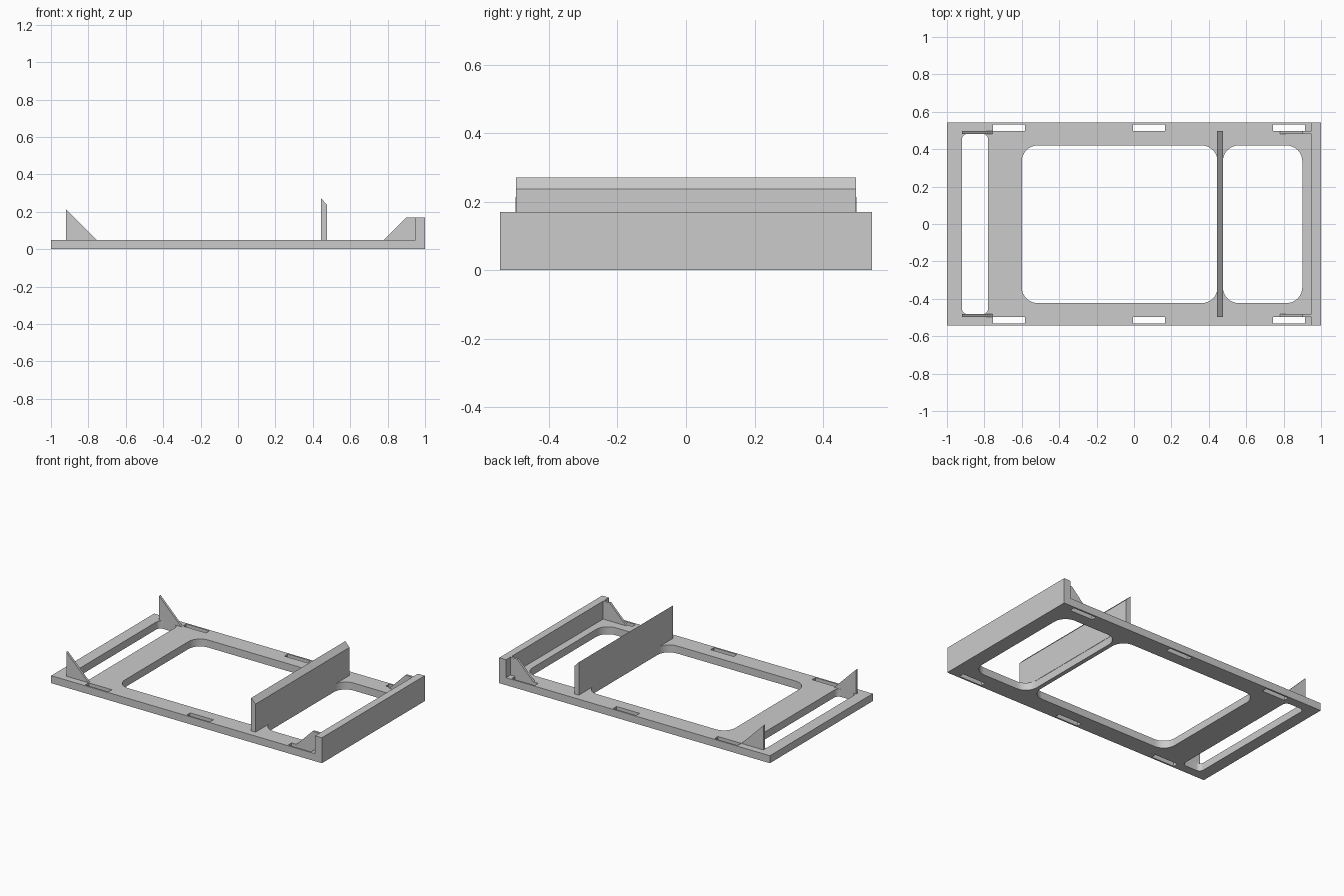
import bpy, bmesh, math

cube = bpy.data.objects.get("Cube")
if cube:
    bpy.data.objects.remove(cube, do_unlink=True)

grey = bpy.data.materials.new("plain grey")
grey.use_nodes = True
colour = (0.6, 0.6, 0.6, 1)
grey.diffuse_color = colour
grey.node_tree.nodes["Principled BSDF"].inputs["Base Color"].default_value = colour

HALF_WIDTH = 0.543
THICK = 0.05


def rounded_rect(x0, x1, y0, y1, r=0, steps=8):
    """Outline of a rectangle with optional round corners."""
    if r == 0:
        return [(x0, y0), (x1, y0), (x1, y1), (x0, y1)]
    pts = []
    corners = [(x1 - r, y1 - r), (x0 + r, y1 - r), (x0 + r, y0 + r), (x1 - r, y0 + r)]
    for q, (cx, cy) in enumerate(corners):
        for i in range(steps + 1):
            a = (q + i / steps) * math.pi / 2
            pts.append((cx + r * math.cos(a), cy + r * math.sin(a)))
    return pts


def finish(name, bm):
    bmesh.ops.remove_doubles(bm, verts=bm.verts, dist=1e-5)
    bmesh.ops.recalc_face_normals(bm, faces=bm.faces)
    mesh = bpy.data.meshes.new(name)
    bm.to_mesh(mesh)
    bm.free()
    mesh.materials.append(grey)
    obj = bpy.data.objects.new(name, mesh)
    bpy.context.collection.objects.link(obj)
    return obj


def side_profile(name, profile, y0, y1):
    """Extrude an x-z profile along y."""
    bm = bmesh.new()
    face = bm.faces.new([bm.verts.new((x, y0, z)) for x, z in profile])
    ext = bmesh.ops.extrude_face_region(bm, geom=[face])
    verts = [v for v in ext["geom"] if isinstance(v, bmesh.types.BMVert)]
    bmesh.ops.translate(bm, verts=verts, vec=(0, y1 - y0, 0))
    return finish(name, bm)


# Base frame: outer outline, two windows, end opening and six edge slots
loops = [
    rounded_rect(-1, 1, -HALF_WIDTH, HALF_WIDTH),
    rounded_rect(-0.6, 0.447, -0.423, 0.42, 0.085),
    rounded_rect(0.475, 0.9, -0.423, 0.42, 0.085),
    rounded_rect(-0.92, -0.78, -0.482, 0.482, 0.03),
]
for x in (-0.755, -0.005, 0.744):
    loops.append(rounded_rect(x, x + 0.171, 0.497, 0.532))
    loops.append(rounded_rect(x, x + 0.171, -0.532, -0.497))

curve = bpy.data.curves.new("frame_outline", "CURVE")
curve.dimensions = "2D"
curve.fill_mode = "BOTH"
curve.extrude = THICK / 2
for loop in loops:
    spline = curve.splines.new("POLY")
    spline.points.add(len(loop) - 1)
    for point, (x, y) in zip(spline.points, loop):
        point.co = (x, y, 0, 1)
    spline.use_cyclic_u = True
outline = bpy.data.objects.new("frame_outline", curve)
bpy.context.collection.objects.link(outline)
bpy.context.view_layer.update()
graph = bpy.context.evaluated_depsgraph_get()
bm = bmesh.new()
bm.from_mesh(bpy.data.meshes.new_from_object(outline.evaluated_get(graph)))
bmesh.ops.translate(bm, verts=bm.verts, vec=(0, 0, THICK / 2))
for f in bm.faces:
    f.material_index = 0
bpy.data.objects.remove(outline, do_unlink=True)
frame = finish("base_frame", bm)
bpy.context.view_layer.objects.active = frame
frame.select_set(True)
bpy.ops.object.shade_smooth_by_angle(angle=math.radians(30))

# End wall and the bevel-topped divider
side_profile("end_wall", [(0.95, THICK), (1, THICK), (1, 0.17), (0.95, 0.17)],
             -HALF_WIDTH, HALF_WIDTH)
side_profile("divider", [(0.445, THICK), (0.477, THICK), (0.477, 0.237), (0.445, 0.27)],
             -0.496, 0.496)

# Thin gussets at both ends, mirrored across the centre line
for side, s in (("back", 1), ("front", -1)):
    y0, y1 = sorted((s * 0.482, s * 0.497))
    side_profile(side + "_end_fin", [(-0.92, THICK), (-0.757, THICK), (-0.92, 0.213)], y0, y1)
    side_profile(side + "_wall_gusset",
                 [(0.78, THICK), (0.95, THICK), (0.95, 0.17), (0.9, 0.17)], y0, y1)
